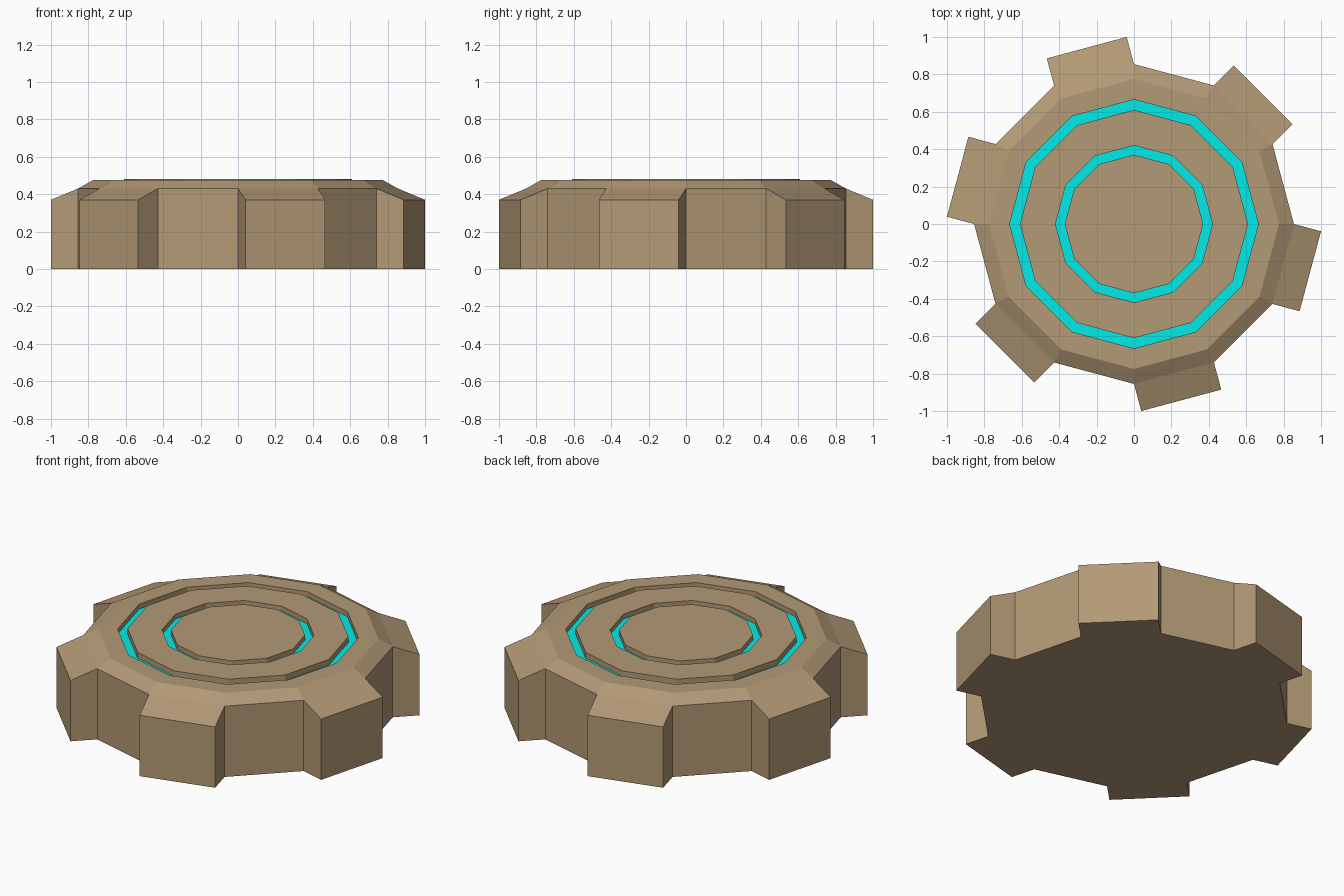
import bpy, bmesh
from math import cos, sin, pi
from mathutils import Vector

if "Cube" in bpy.data.objects:
    bpy.data.objects.remove(bpy.data.objects["Cube"])

SIDES = 12
APOTHEM_OUT = 0.15   # how far the lugs stick out
LUG_DROP = 0.06      # how far the lug tops slope down


def material(name, rgb):
    m = bpy.data.materials.new(name)
    m.diffuse_color = (*rgb, 1)
    m.use_nodes = True
    m.node_tree.nodes["Principled BSDF"].inputs["Base Color"].default_value = m.diffuse_color
    return m


# Turned profile (radius, height): wall, chamfer, then two sunken grooves
profile = [(0.855, 0), (0.855, 0.43), (0.775, 0.475),
           (0.665, 0.475), (0.665, 0.445), (0.61, 0.445), (0.61, 0.48),
           (0.42, 0.48), (0.42, 0.45), (0.37, 0.45), (0.37, 0.48)]
GLOW_BANDS = {4, 8}  # profile segments that are groove floors

bm = bmesh.new()
rings = [[bm.verts.new((r * cos(2 * pi * i / SIDES), r * sin(2 * pi * i / SIDES), z))
          for i in range(SIDES)] for r, z in profile]

# Faceted body
walls = []
for s, (low, high) in enumerate(zip(rings, rings[1:])):
    for i in range(SIDES):
        j = (i + 1) % SIDES
        f = bm.faces.new((low[i], low[j], high[j], high[i]))
        f.material_index = 1 if s in GLOW_BANDS else 0
        if s == 0:
            walls.append(f)
bm.faces.new(rings[-1])
bm.faces.new(rings[0][::-1])
bm.normal_update()

# Lugs: every second wall panel pushed straight out, with a sloping top
for wall in walls[1::2]:
    out = wall.normal.copy()
    lug = bmesh.ops.extrude_discrete_faces(bm, faces=[wall])["faces"][0]
    for v in lug.verts:
        v.co += out * APOTHEM_OUT
        if v.co.z > 0.1:
            v.co.z -= LUG_DROP

bmesh.ops.recalc_face_normals(bm, faces=bm.faces[:])
mesh = bpy.data.meshes.new("lugged_platform")
bm.to_mesh(mesh)
bm.free()
mesh.materials.append(material("tan_shell", (0.45, 0.32, 0.18)))
mesh.materials.append(material("cyan_glow", (0.0, 0.83, 0.8)))
bpy.context.collection.objects.link(bpy.data.objects.new("lugged_platform", mesh))
